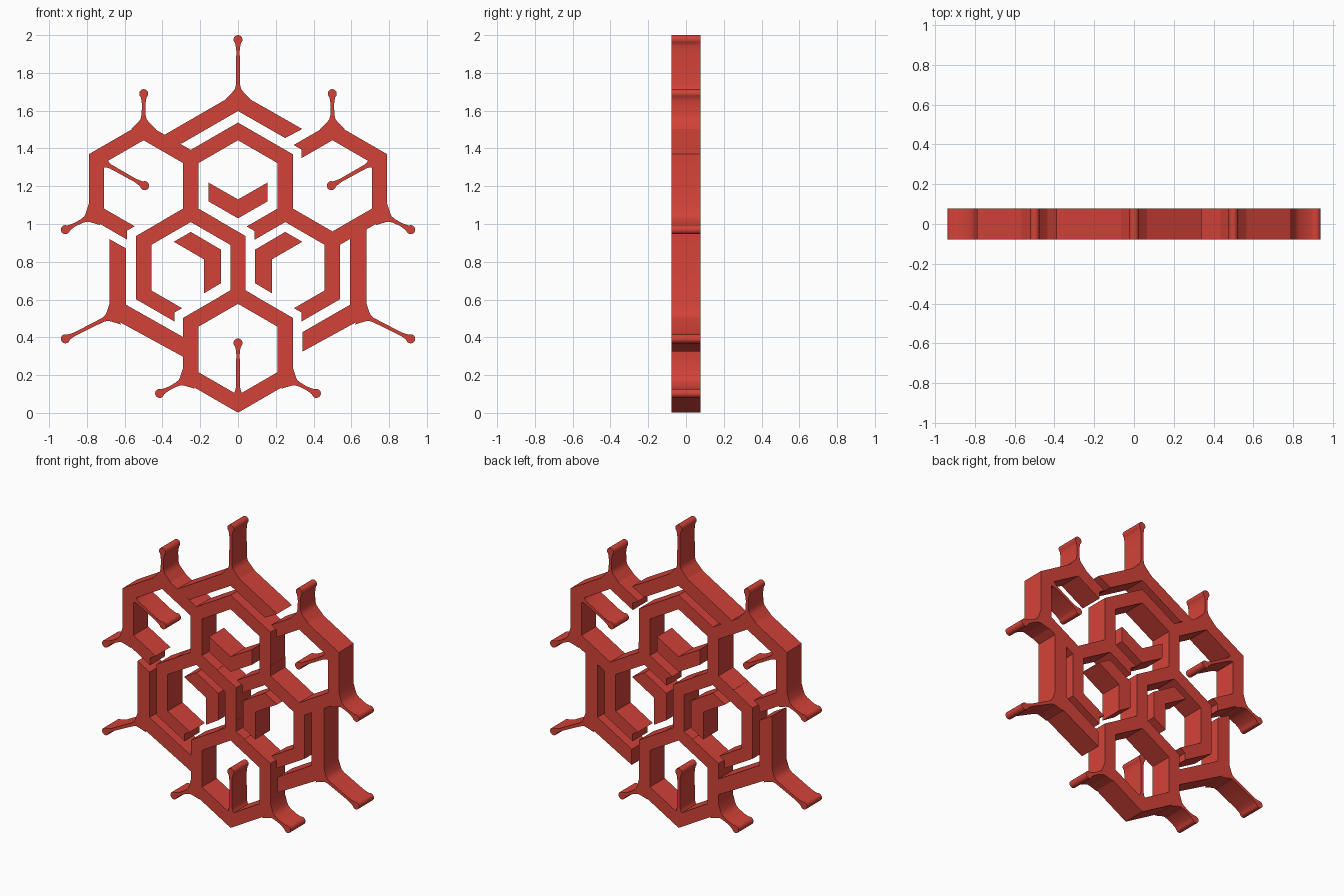
import bpy, bmesh, math
from mathutils import Vector
from mathutils.geometry import delaunay_2d_cdt

if "Cube" in bpy.data.objects:
    bpy.data.objects.remove(bpy.data.objects["Cube"])

DEPTH = 0.077          # half thickness
P = 0.5                # honeycomb pitch
DZ = P * math.sqrt(3) / 2
TOP = 1.202            # height of the upper row of cells
A, E, F = (0, TOP), (-P, TOP), (P, TOP)
B, C, D = (-P / 2, TOP - DZ), (P / 2, TOP - DZ), (0, TOP - 2 * DZ)

red = bpy.data.materials.new("red")
red.diffuse_color = (0.65, 0.055, 0.04, 1)
red.use_nodes = True
red.node_tree.nodes["Principled BSDF"].inputs["Base Color"].default_value = red.diffuse_color


def hexagon(c, apothem):
    r = apothem / math.cos(math.pi / 6)
    return [(c[0] + r * math.sin(k * math.pi / 3), c[1] + r * math.cos(k * math.pi / 3)) for k in range(6)]


def ring(c, *cuts):
    """Hexagonal cell wall: outer outline, then the outlines removed from it."""
    return [hexagon(c, 0.29), hexagon(c, 0.209), *cuts]


def mirror(poly):
    return [(-x, z) for x, z in poly]


def pin(base, tip, r=0.024):
    """Thin stem with a flared foot and a round bulb."""
    b, t = Vector(base), Vector(tip)
    length = (t - b).length
    u = (t - b) / length
    v = Vector((-u.y, u.x))
    side = [(-0.035, 0.065), (0.004, 0.027), (0.018, 0.016), (0.04, 0.011),
            (length - 0.06, 0.009), (length - 0.035, 0.012)]
    arc = [(length + r * math.cos(a), r * math.sin(a))
           for a in (math.radians(140 - 20 * k) for k in range(15))]
    pts = side + arc + [(s, -w) for s, w in reversed(side)]
    return [[tuple(b + u * s + v * w) for s, w in pts]]


def inside(p, poly):
    hit = False
    for (x1, z1), (x2, z2) in zip(poly, poly[1:] + poly[:1]):
        if (z1 > p.y) != (z2 > p.y) and p.x < x1 + (p.y - z1) * (x2 - x1) / (z2 - z1):
            hit = not hit
    return hit


def plate(name, shapes):
    """Union of flat shapes, extruded to the plate thickness."""
    pts, edges = [], []
    for shape in shapes:
        for poly in shape:
            n, k = len(pts), len(poly)
            pts += [Vector(p) for p in poly]
            edges += [(n + i, n + (i + 1) % k) for i in range(k)]
    verts, _, tris, *_ = delaunay_2d_cdt(pts, edges, [], 0, 1e-5)
    bm = bmesh.new()
    bv = [bm.verts.new((v.x, -DEPTH, v.y)) for v in verts]
    for t in tris:
        m = sum((verts[i] for i in t), Vector((0, 0))) / len(t)
        if any(inside(m, s[0]) and not any(inside(m, h) for h in s[1:]) for s in shapes):
            bm.faces.new([bv[i] for i in t])
    bmesh.ops.delete(bm, geom=[v for v in bm.verts if not v.link_faces], context='VERTS')
    bmesh.ops.dissolve_limit(bm, angle_limit=0.01, verts=bm.verts[:], edges=bm.edges[:])
    new = bmesh.ops.extrude_face_region(bm, geom=bm.faces[:])["geom"]
    bmesh.ops.translate(bm, vec=(0, 2 * DEPTH, 0),
                        verts=[g for g in new if isinstance(g, bmesh.types.BMVert)])
    bmesh.ops.recalc_face_normals(bm, faces=bm.faces[:])
    me = bpy.data.meshes.new(name)
    bm.to_mesh(me)
    bm.free()
    me.materials.append(red)
    ob = bpy.data.objects.new(name, me)
    bpy.context.collection.objects.link(ob)
    bpy.ops.object.select_all(action='DESELECT')
    ob.select_set(True)
    bpy.context.view_layer.objects.active = ob
    bpy.ops.object.shade_smooth_by_angle(angle=math.radians(30))


# Gaps that interrupt some of the cell walls
gap_f = [(0.2, 1.15), (0.335, 1.15), (0.335, 1.395), (0.2, 1.473)]
gap_e = [(-0.587, 0.8), (-0.587, 0.965), (-0.4, 1.073), (-0.4, 0.8)]
gap_c = [(-0.1, 0.72), (0.087, 0.72), (0.087, 0.963), (-0.1, 1.07)]
gap_b = [(-0.335, 0.3), (-0.335, 0.532), (-0.1, 0.668), (-0.1, 0.3)]

# Cell walls of the honeycomb
cells = [ring(A, gap_c), ring(B, gap_b), ring(C, gap_c, mirror(gap_b)),
         ring(D), ring(E, gap_e), ring(F, gap_f)]

# Outer bands: top roof, left wall, right wall
roof = [(0, 1.697), (0.34, 1.503), (0.25, 1.455), (0, 1.598), (-0.3, 1.425), (-0.4, 1.466)]
left = [(-0.68, 0.92), (-0.592, 0.87), (-0.592, 0.572), (-0.27, 0.39), (-0.27, 0.286), (-0.68, 0.51)]
right = [(0.68, 1.0), (0.592, 0.96), (0.592, 0.572), (0.342, 0.428), (0.342, 0.325), (0.68, 0.51)]

# Pins with bulbs
pins = [pin((0, 1.697), (0, 1.976)), pin((0, 0.096), (0, 0.37))]
for s in (-1, 1):
    pins += [pin((s * x1, z1), (s * x2, z2)) for x1, z1, x2, z2 in (
        (0.5, 1.537, 0.499, 1.69), (0.79, 1.035, 0.914, 0.97), (0.68, 0.51, 0.914, 0.392),
        (0.29, 0.169, 0.415, 0.103), (0.708, 1.323, 0.494, 1.203))]

plate("honeycomb_frame", cells + [[roof], [left], [right]] + pins)

# Loose chevrons inside the three middle cells
plate("top_chevron", [[[(-0.157, 1.22), (0, 1.13), (0.157, 1.22), (0.157, 1.12), (0, 1.03), (-0.157, 1.12)]]])
chevron = [(-0.34, 0.906), (-0.25, 0.958), (-0.09, 0.864), (-0.09, 0.687), (-0.18, 0.633), (-0.18, 0.813)]
plate("left_chevron", [[chevron]])
plate("right_chevron", [[mirror(chevron)]])
